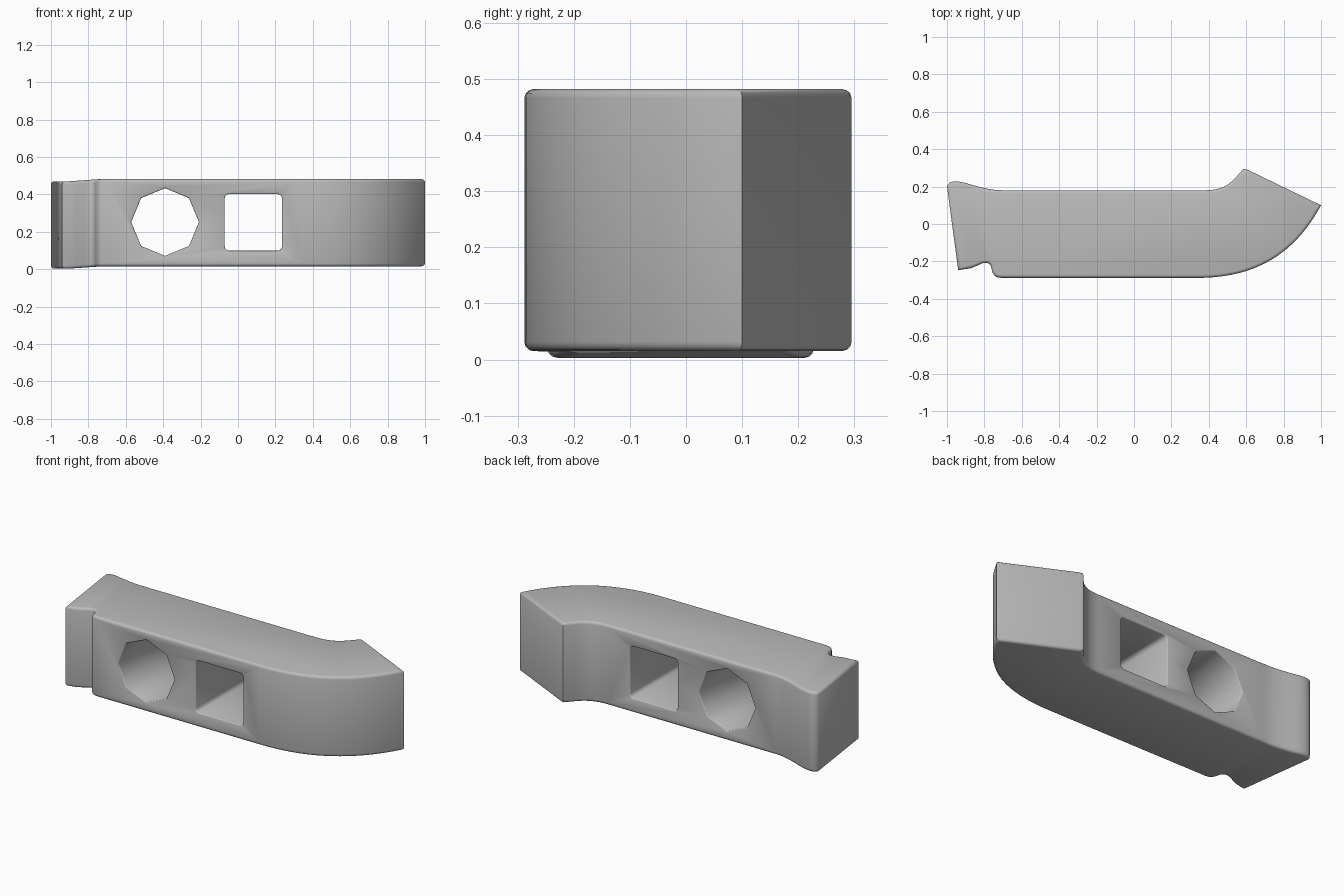
import bpy, bmesh, math
from mathutils import Vector
from mathutils.geometry import interpolate_bezier

cube = bpy.data.objects.get("Cube")
if cube:
    bpy.data.objects.remove(cube, do_unlink=True)

grey = bpy.data.materials.new("plain_grey")
grey.use_nodes = True
grey.diffuse_color = (0.5, 0.5, 0.5, 1)
grey.node_tree.nodes["Principled BSDF"].inputs["Base Color"].default_value = (0.5, 0.5, 0.5, 1)


def curve(a, b, c, d, n):
    """Points along a cubic curve from a to d, as 2D tuples."""
    pts = interpolate_bezier(*[Vector((p[0], p[1], 0)) for p in (a, b, c, d)], n)
    return [(p.x, p.y) for p in pts]


def prism(name, points, offset, length):
    """Extrude a closed ring of 3D points along a vector."""
    bm = bmesh.new()
    face = bm.faces.new([bm.verts.new(p) for p in points])
    ext = bmesh.ops.extrude_face_region(bm, geom=[face])
    moved = [v for v in ext["geom"] if isinstance(v, bmesh.types.BMVert)]
    bmesh.ops.translate(bm, verts=moved, vec=Vector(offset) * length)
    bmesh.ops.recalc_face_normals(bm, faces=bm.faces)
    mesh = bpy.data.meshes.new(name)
    bm.to_mesh(mesh)
    bm.free()
    obj = bpy.data.objects.new(name, mesh)
    bpy.context.collection.objects.link(obj)
    return obj


# Plan outline: flared tail, straight back, hooked beak, rounded belly, notch
outline = [(-1.0, 0.203)]
outline += curve((-0.985, 0.222), (-0.93, 0.248), (-0.83, 0.18), (-0.70, 0.18), 10)
outline += curve((0.38, 0.18), (0.50, 0.18), (0.53, 0.235), (0.585, 0.295), 12)
outline += [(0.605, 0.291)]
outline += curve((1.0, 0.10), (0.86, -0.16), (0.65, -0.288), (0.34, -0.288), 24)
outline += curve((-0.71, -0.288), (-0.78, -0.288), (-0.745, -0.215), (-0.785, -0.207), 8)
outline += [(-0.81, -0.21), (-0.87, -0.236), (-0.94, -0.247)]

LOW, HIGH = 0.015, 0.482
body = prism("body", [(x, y, LOW) for x, y in outline], (0, 0, 1), HIGH - LOW)
body.data.materials.append(grey)

# Tail sits slightly lower than the rest
RAMP_START, RAMP_END, DROP = -0.73, -0.90, 0.012
bm = bmesh.new()
bm.from_mesh(body.data)
for x in (RAMP_START, RAMP_END):
    bmesh.ops.bisect_plane(bm, geom=bm.verts[:] + bm.edges[:] + bm.faces[:],
                           plane_co=(x, 0, 0), plane_no=(1, 0, 0))
for v in bm.verts:
    t = (v.co.x - RAMP_START) / (RAMP_END - RAMP_START)
    v.co.z -= DROP * min(max(t, 0), 1)
bm.to_mesh(body.data)
bm.free()

# Hole outlines: eight-sided and rounded square
octagon = [(-0.39 + 0.181 * math.cos(i * math.pi / 4),
            -1, 0.252 + 0.181 * math.sin(i * math.pi / 4)) for i in range(8)]
square = []
for k, (sx, sz) in enumerate(((1, 1), (-1, 1), (-1, -1), (1, -1))):
    for j in range(4):
        a = math.pi / 2 * (k + j / 3)
        square.append((0.082 + sx * 0.131 + 0.022 * math.cos(a), -1,
                       0.25 + sz * 0.129 + 0.022 * math.sin(a)))

bpy.ops.object.select_all(action="DESELECT")
bpy.context.view_layer.objects.active = body
body.select_set(True)

# Cut the holes through the body
for name, ring in (("octagon_cutter", octagon), ("square_cutter", square)):
    cutter = prism(name, ring, (0, 1, 0), 2)
    cutter.hide_render = True
    mod = body.modifiers.new(name, "BOOLEAN")
    mod.operation = "DIFFERENCE"
    mod.solver = "EXACT"
    mod.object = cutter
    bpy.ops.object.modifier_apply(modifier=mod.name)
    bpy.data.objects.remove(cutter, do_unlink=True)

# Soften the top and bottom rims and the mouths of the holes
bm = bmesh.new()
bm.from_mesh(body.data)
bmesh.ops.remove_doubles(bm, verts=bm.verts, dist=0.0005)


def is_sharp(e):
    return len(e.link_faces) == 2 and e.calc_face_angle(0) > math.radians(75)


def is_rim(e):
    return is_sharp(e) and any(abs(f.normal.z) > 0.9 and f.calc_center_median().z
                               * f.normal.z > -0.05 and f.calc_area() > 0.01
                               for f in e.link_faces) and \
        all(v.co.z < 0.03 or v.co.z > 0.46 for v in e.verts)


rims = [e for e in bm.edges if is_rim(e)]
bmesh.ops.bevel(bm, geom=rims, offset=0.016, segments=3, profile=0.5,
                affect="EDGES", clamp_overlap=False)
mouths = [e for e in bm.edges if is_sharp(e)
          and all(-0.6 < v.co.x < 0.26 and 0.05 < v.co.z < 0.45 for v in e.verts)
          and abs(e.verts[0].co.y - e.verts[1].co.y) < 0.01]
bmesh.ops.bevel(bm, geom=mouths, offset=0.006, segments=2, profile=0.5,
                affect="EDGES", clamp_overlap=True)
bmesh.ops.recalc_face_normals(bm, faces=bm.faces)
for f in bm.faces:
    f.material_index = 0
bm.to_mesh(body.data)
bm.free()

bpy.ops.object.shade_smooth_by_angle(angle=math.radians(50))
